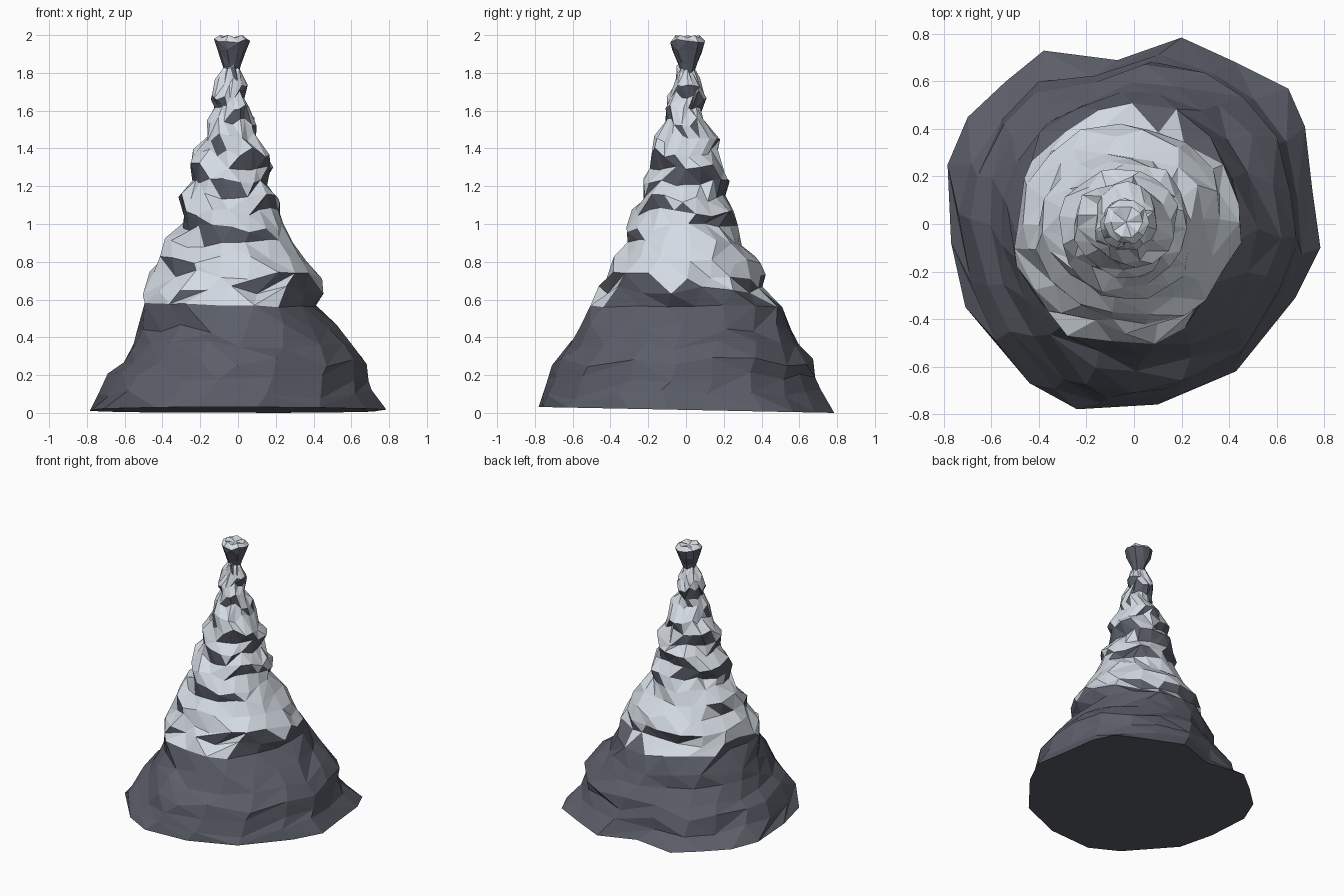
import bpy, bmesh, math, random
from mathutils import Vector

if "Cube" in bpy.data.objects:
    bpy.data.objects.remove(bpy.data.objects["Cube"])

random.seed(11)
SNOW_LINE = 0.57


def material(name, rgb):
    m = bpy.data.materials.new(name)
    m.diffuse_color = (*rgb, 1)
    m.use_nodes = True
    m.node_tree.nodes["Principled BSDF"].inputs["Base Color"].default_value = m.diffuse_color
    return m


rock = material("slate rock", (0.105, 0.112, 0.140))
snow = material("pale snow", (0.66, 0.71, 0.77))

# Footprint of the mountain, counter-clockwise
FOOT = [(0.785, -0.10), (0.75, 0.15), (0.72, 0.41), (0.65, 0.57), (0.43, 0.68), (0.20, 0.785),
        (-0.07, 0.69), (-0.38, 0.73), (-0.54, 0.60), (-0.70, 0.45), (-0.785, 0.25), (-0.77, -0.08),
        (-0.71, -0.35), (-0.44, -0.67), (-0.24, -0.78), (0.10, -0.76), (0.43, -0.62), (0.68, -0.31)]

# Slope rings: height, then extent to left, right, front and back
SLOPE = [(0.10, 0.74, 0.71, 0.77, 0.70), (0.19, 0.70, 0.69, 0.74, 0.69),
         (0.27, 0.63, 0.685, 0.71, 0.68), (0.36, 0.57, 0.61, 0.65, 0.61),
         (0.45, 0.55, 0.53, 0.58, 0.57), (0.57, 0.525, 0.46, 0.51, 0.49),
         (0.65, 0.495, 0.425, 0.475, 0.44), (0.73, 0.475, 0.435, 0.435, 0.435),
         (0.81, 0.425, 0.37, 0.385, 0.385), (0.90, 0.36, 0.285, 0.33, 0.33),
         (0.98, 0.305, 0.255, 0.315, 0.27), (1.06, 0.30, 0.23, 0.285, 0.255),
         (1.14, 0.295, 0.21, 0.25, 0.235), (1.22, 0.26, 0.185, 0.205, 0.225),
         (1.30, 0.235, 0.17, 0.195, 0.205), (1.38, 0.23, 0.155, 0.185, 0.18),
         (1.46, 0.19, 0.12, 0.15, 0.16), (1.54, 0.15, 0.085, 0.12, 0.11),
         (1.61, 0.13, 0.06, 0.105, 0.085), (1.68, 0.15, 0.04, 0.09, 0.10),
         (1.75, 0.12, 0.04, 0.068, 0.09), (1.82, 0.083, 0.015, 0.048, 0.048)]


def build(name, rings, cap, merge):
    """Skin a stack of vertex rings; snow covers high faces that are not overhanging."""
    bm = bmesh.new()
    loops = [[bm.verts.new(p) for p in ring] for ring in rings]
    n = len(loops[0])
    bm.faces.new(loops[0][::-1])
    for low, high in zip(loops, loops[1:]):
        for i in range(n):
            j = (i + 1) % n
            a, b, c, d = low[i], low[j], high[j], high[i]
            if random.random() < 0.7:
                bm.faces.new((a, b, d))
                bm.faces.new((b, c, d))
            else:
                bm.faces.new((a, b, c))
                bm.faces.new((a, c, d))
    top = bm.verts.new(cap)
    for i in range(n):
        bm.faces.new((loops[-1][i], loops[-1][(i + 1) % n], top))
    # Merge near-coplanar triangles into broader facets
    bmesh.ops.dissolve_limit(bm, angle_limit=math.radians(merge), verts=bm.verts, edges=bm.edges)
    bm.normal_update()
    for f in bm.faces:
        c = f.calc_center_median()
        # Bare rock reaches a little higher on the +x flank
        line = SNOW_LINE + 0.015 + 0.05 * max(0, math.cos(math.atan2(c.y, c.x) - 0.1))
        f.material_index = 1 if c.z > line and f.normal.z > 0.03 else 0
    me = bpy.data.meshes.new(name)
    bm.to_mesh(me)
    bm.free()
    me.materials.append(rock)
    me.materials.append(snow)
    ob = bpy.data.objects.new(name, me)
    bpy.context.collection.objects.link(ob)
    return ob


# Mountain: rough rings rising from the slightly tilted footprint to a round peak
rings = [[Vector((x, y, 0.0157 - 0.02 * y)) for x, y in FOOT]]
for k, (z, left, right, front, back) in enumerate(SLOPE):
    keep = max(0.0, 0.7 - z)
    rough = 0.02 if z < SNOW_LINE else 0.055
    rx, ry = (left + right) / 2, (front + back) / 2
    centre = Vector(((right - left) / 2, (back - front) / 2, z))
    ledge = 0.008 if z < 0.5 else min(0.026, 0.14 * rx)
    ring = []
    for i, (fx, fy) in enumerate(FOOT):
        a = math.radians(-7 + 20 * i)
        t = a + 0.06 * k * (1 - keep) + random.uniform(-0.08, 0.08)
        # Ledges wind down around the slope
        s = 0.98 + random.uniform(-rough, rough) + ledge / rx * math.sin(2.4 * k + 2 * a)
        p = Vector((rx * math.cos(t), ry * math.sin(t), 0))
        p = p.lerp(Vector((fx * rx, fy * ry, 0)) / 0.76, keep) * s
        p += centre
        # Stay inside the footprint near the ground
        reach = math.hypot(fx, fy) * (1 - 0.25 * z)
        flat = math.hypot(p.x, p.y)
        if z < 0.4 and flat > reach:
            p.x, p.y = p.x * reach / flat, p.y * reach / flat
        p.z += random.uniform(-0.012, 0.012) if z == SNOW_LINE else random.uniform(-0.026, 0.026)
        ring.append(p)
    rings.append(ring)
build("mountain", rings, (-0.035, 0.0, 1.86), 4)

# Summit knob: flared block with a snowy, pleated top
KNOB = [(1.80, 0.035), (1.85, 0.052), (1.915, 0.082), (1.97, 0.096), (1.993, 0.068)]
rings = []
for k, (z, r) in enumerate(KNOB):
    ring = []
    for i in range(10):
        t = math.tau * i / 10 + random.uniform(-0.08, 0.08)
        rr = r * random.uniform(0.93, 1.04)
        pleat = (0.007 if i % 2 else -0.007) if k == 4 else random.uniform(-0.012, 0.012)
        ring.append(Vector((-0.033 + rr * math.cos(t), 0.008 + rr * math.sin(t), z + pleat)))
    rings.append(ring)
build("summit_knob", rings, (-0.033, 0.008, 1.985), 1)
